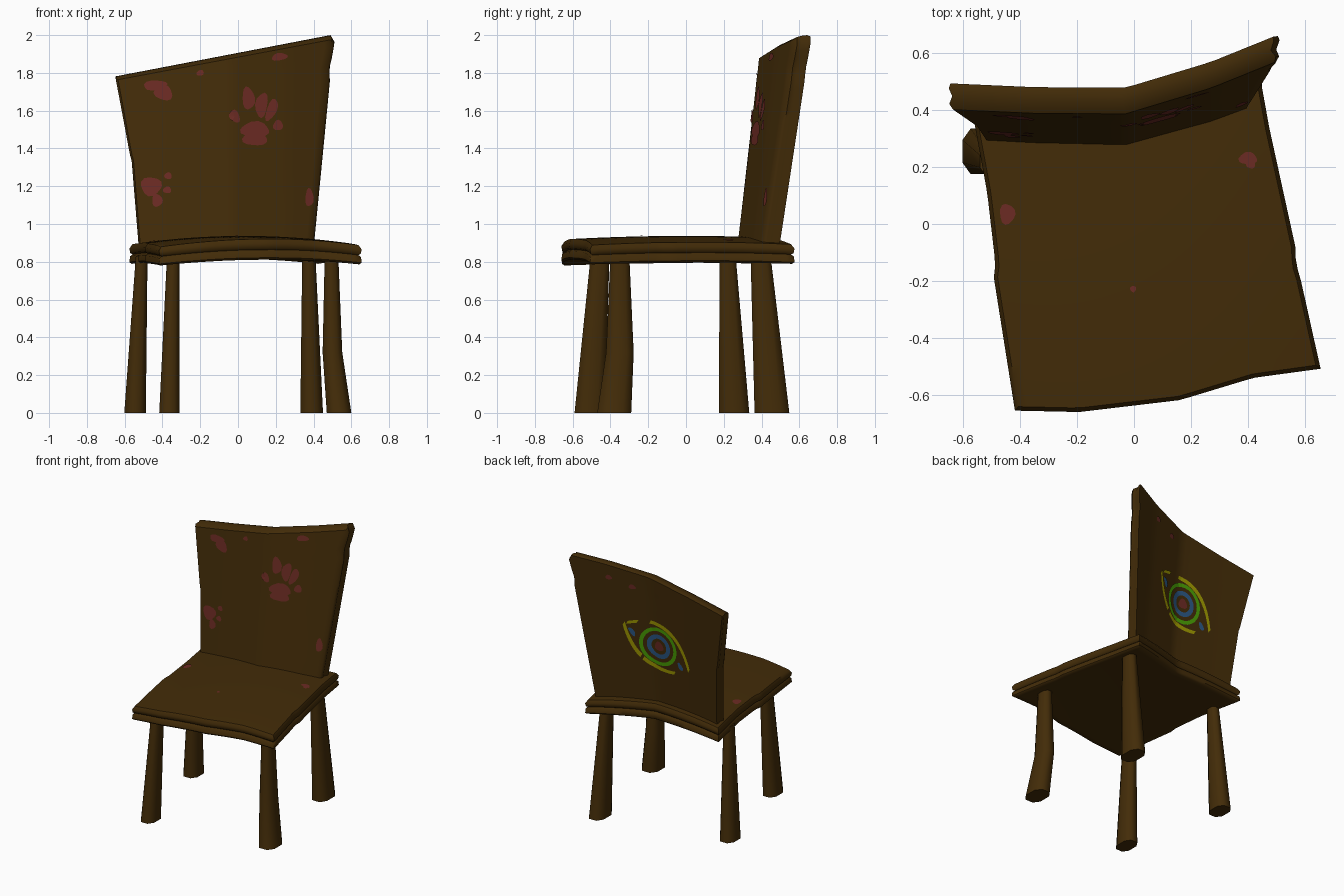
import bpy, bmesh, math
from mathutils import Vector

if "Cube" in bpy.data.objects:
    bpy.data.objects.remove(bpy.data.objects["Cube"])


def material(name, r, g, b):
    m = bpy.data.materials.new(name)
    m.diffuse_color = (r, g, b, 1)
    m.use_nodes = True
    m.node_tree.nodes["Principled BSDF"].inputs["Base Color"].default_value = m.diffuse_color
    return m


BROWN = material("dark brown wood", 0.056, 0.025, 0.0025)
RED = material("dark red paint", 0.15, 0.024, 0.017)
YELLOW = material("yellow paint", 0.36, 0.33, 0.0)
GREEN = material("green paint", 0.07, 0.36, 0.001)
BLUE = material("blue paint", 0.025, 0.10, 0.24)


def finish(name, bm, mat, smooth=0):
    me = bpy.data.meshes.new(name)
    if smooth:
        bmesh.ops.recalc_face_normals(bm, faces=bm.faces[:])
    bm.to_mesh(me)
    bm.free()
    ob = bpy.data.objects.new(name, me)
    me.materials.append(mat)
    bpy.context.collection.objects.link(ob)
    if smooth:
        bpy.ops.object.select_all(action='DESELECT')
        ob.select_set(True)
        bpy.context.view_layer.objects.active = ob
        bpy.ops.object.shade_smooth_by_angle(angle=math.radians(smooth))
    return ob


def interp(pts, x):
    """Piecewise linear curve through (x, value) points."""
    for (x0, a), (x1, b) in zip(pts, pts[1:]):
        if x <= x1 or (x1, b) == pts[-1]:
            return a + (b - a) * (x - x0) / (x1 - x0)


def slab(name, place, levels, n=28):
    """Warped board: place(u, v, t) with u, v in 0..1; levels = (t, end inset, side inset)."""
    bm = bmesh.new()
    rim = [(i, 0) for i in range(n)] + [(n, i) for i in range(n)] + \
          [(n - i, n) for i in range(n)] + [(0, n - i) for i in range(n)]

    def vert(i, j, t, iu, iv):
        return bm.verts.new(place(0.5 + (i / n - 0.5) * (1 - 2 * iu),
                                  0.5 + (j / n - 0.5) * (1 - 2 * iv), t))

    rings = []
    for li, lev in enumerate(levels):
        if li in (0, len(levels) - 1):
            g = {(i, j): vert(i, j, *lev) for i in range(n + 1) for j in range(n + 1)}
            for i in range(n):
                for j in range(n):
                    bm.faces.new((g[i, j], g[i + 1, j], g[i + 1, j + 1], g[i, j + 1]))
            rings.append([g[c] for c in rim])
        else:
            rings.append([vert(i, j, *lev) for i, j in rim])
    for a, b in zip(rings, rings[1:]):
        for k in range(len(rim)):
            m = (k + 1) % len(rim)
            bm.faces.new((a[k], a[m], b[m], b[k]))
    return finish(name, bm, BROWN, 50)


# Seat: arched, skewed board with a groove around its edge
SEAT_L = [(0, -.418), (.44, -.494), (.47, -.486), (.7, -.515), (1, -.575)]
SEAT_R = [(0, .655), (.31, .58), (.34, .566), (.38, .57), (.78, .475), (1, .432)]
SEAT_F = [(0, -.655), (.21, -.66), (.54, -.618), (.78, -.54), (1, -.508)]
SEAT_B = [(0, .435), (.54, .425), (1, .575)]


def seat_z(x, y, t):
    u, v = (x - .03 + .16 * y) / .51, y / .58
    top = .937 - .035 * u * u - .015 * v * v
    bottom = .822 - .026 * u * u - .010 * v * v
    return bottom + (top - bottom) * t


def seat_place(u, v, t):
    x = interp(SEAT_L, v) * (1 - u) + interp(SEAT_R, v) * u
    y = interp(SEAT_F, u) * (1 - v) + interp(SEAT_B, u) * v
    return Vector((x, y, seat_z(x, y, t)))


slab("seat", seat_place, [(t, i, i) for t, i in (
    (0, .010), (.1, 0), (.4, .003), (.48, .014), (.56, .004), (.8, 0), (1, .013))])

# Backrest: bent, flaring, leaning board with a slanted top and grooved ends
BEND = [(-.65, .303), (-.35, .283), (-.03, .274), (.27, .358), (.5, .446)]
BACK_L = [(0, -.525), (.5, -.563), (.54, -.573), (1, -.65)]
BACK_R = [(0, .40), (.79, .487), (.84, .482), (.9, .499), (.97, .512), (1, .49)]


def back_y(x, z):
    return interp(BEND, x) + .115 * (z - .9)


def back_place(u, v, t):
    x = interp(BACK_L, v) * (1 - u) + interp(BACK_R, v) * u
    z = .87 + (1.906 + .192 * x - .87) * v
    return Vector((x, back_y(x, z) + .09 * t, z))


slab("backrest", back_place, [(0, .010, .022), (.2, 0, .010), (.5, .010, .002), (.8, 0, 0), (1, .004, .006)])


# Legs: chamfered square sections, each (x, y, z, half width, half depth)
def leg(name, sections):
    shape = [(1, -.5), (1, .5), (.5, 1), (-.5, 1), (-1, .5), (-1, -.5), (-.5, -1), (.5, -1)]
    bm = bmesh.new()
    rings = [[bm.verts.new((x + a * w, y + b * d, z)) for a, b in shape]
             for x, y, z, w, d in sections]
    for a, b in zip(rings, rings[1:]):
        for k in range(8):
            m = (k + 1) % 8
            bm.faces.new((a[k], a[m], b[m], b[k]))
    bm.faces.new(rings[0])
    bm.faces.new(rings[-1])
    finish(name, bm, BROWN, 65)


leg("front_left_leg", [(-.363, -.51, 0, .054, .08), (-.343, -.455, .83, .033, .05)])
leg("front_right_leg", [(.535, -.38, 0, .065, .09), (.50, -.35, .32, .052, .073), (.495, -.35, .83, .036, .05)])
leg("back_left_leg", [(-.545, .255, 0, .057, .08), (-.51, .22, .83, .031, .043)])
leg("back_right_leg", [(.39, .455, 0, .060, .092), (.375, .395, .83, .035, .053)])


# Painted marks lie just above the surface they follow
def on_front(a, b):
    return (a, back_y(a, b) - .007, b)


def on_rear(a, b):
    return (a, back_y(a, b) + .096, b)


def on_seat(a, b):
    return (a, b, seat_z(a, b, 1) + .004)


def blobs(name, mat, surface, spots):
    """Irregular painted spots: (centre a, centre b, radius a, radius b, tilt)."""
    bm = bmesh.new()
    for a, b, ra, rb, tilt in spots:
        c, s = math.cos(math.radians(tilt)), math.sin(math.radians(tilt))
        mid = bm.verts.new(surface(a, b))
        ring = []
        for k in range(14):
            q = math.tau * k / 14
            w = 1 + .1 * math.sin(3 * q + a * 40)
            p, r = ra * w * math.cos(q), rb * w * math.sin(q)
            ring.append(bm.verts.new(surface(a + p * c - r * s, b + p * s + r * c)))
        for k in range(14):
            tri = [mid, ring[k], ring[(k + 1) % 14]]
            bm.faces.new(tri[::-1] if surface is on_rear else tri)
    finish(name, bm, mat)


blobs("paw_print", RED, on_front, [
    (.09, 1.452, .066, .038, 0), (.09, 1.50, .076, .042, 0), (-.018, 1.57, .026, .036, 30),
    (.055, 1.665, .033, .06, 5), (.105, 1.635, .038, .06, -8), (.178, 1.615, .032, .06, -22),
    (.215, 1.522, .024, .03, -20)][:4] + [
    (.125, 1.63, .032, .066, -8), (.178, 1.605, .026, .062, -22), (.212, 1.522, .026, .028, -20)])
blobs("front_stains", RED, on_front, [
    (-.44, 1.735, .062, .026, 5), (-.395, 1.695, .05, .04, -20), (-.2, 1.8, .02, .015, 20),
    (.22, 1.885, .042, .02, 8), (-.46, 1.20, .055, .05, 0), (-.428, 1.125, .028, .034, 0),
    (-.37, 1.255, .02, .018, 0), (-.375, 1.18, .022, .018, 0), (.378, 1.14, .022, .048, 0)])
blobs("rear_stains", RED, on_rear, [(.25, 1.855, .022, .018, 0), (.09, 1.805, .025, .018, 0)])
blobs("seat_stains", RED, on_seat, [
    (-.445, .035, .027, .036, 0), (.40, .23, .032, .022, 0), (.41, .212, .016, .018, 0),
    (-.003, -.228, .011, .011, 0)])


# Painted eye on the rear of the backrest, tilted 30 degrees
EYE = (-.075, 1.372)


def ribbon(bm, inner, outer):
    def vert(p):
        c, s = math.cos(math.pi / 6), math.sin(math.pi / 6)
        return bm.verts.new(on_rear(EYE[0] + p[0] * c - p[1] * s, EYE[1] + p[0] * s + p[1] * c))
    rows = [(vert(i), vert(o)) for i, o in zip(inner, outer)]
    for (a, b), (c, d) in zip(rows, rows[1:]):
        f = bm.faces.new((a, b, d, c))
        f.normal_update()
        if f.normal.y < 0:
            f.normal_flip()


def circle(r):
    return [(r * math.cos(math.tau * k / 28), r * math.sin(math.tau * k / 28)) for k in range(29)]


def lid(side, start, end, grow):
    out = []
    for k in range(17):
        s = start + (end - start) * k / 16
        out.append((s, side * (.162 * (1 - (s / .28) ** 2) + grow)))
    return out


for part, mat, r0, r1 in (("eye_outer_ring", GREEN, .120, .147), ("eye_iris", BLUE, .060, .093)):
    bm = bmesh.new()
    ribbon(bm, circle(r0), circle(r1))
    finish(part, bm, mat)
blobs("eye_pupil", RED, on_rear, [(*EYE, .036, .036, 0)])

bm = bmesh.new()
ribbon(bm, lid(1, -.27, .14, -.012), lid(1, -.27, .14, .018))
ribbon(bm, lid(-1, -.19, .05, -.012), lid(-1, -.19, .05, .018))
ribbon(bm, lid(-1, .07, .28, -.015), lid(-1, .07, .28, .018))
ribbon(bm, lid(1, .21, .265, -.014), lid(1, .21, .265, .016))
finish("eye_lids", bm, YELLOW)
blobs("eye_corners", BLUE, on_rear, [(.115, 1.452, .017, .036, -30), (-.245, 1.262, .017, .032, -30)])
